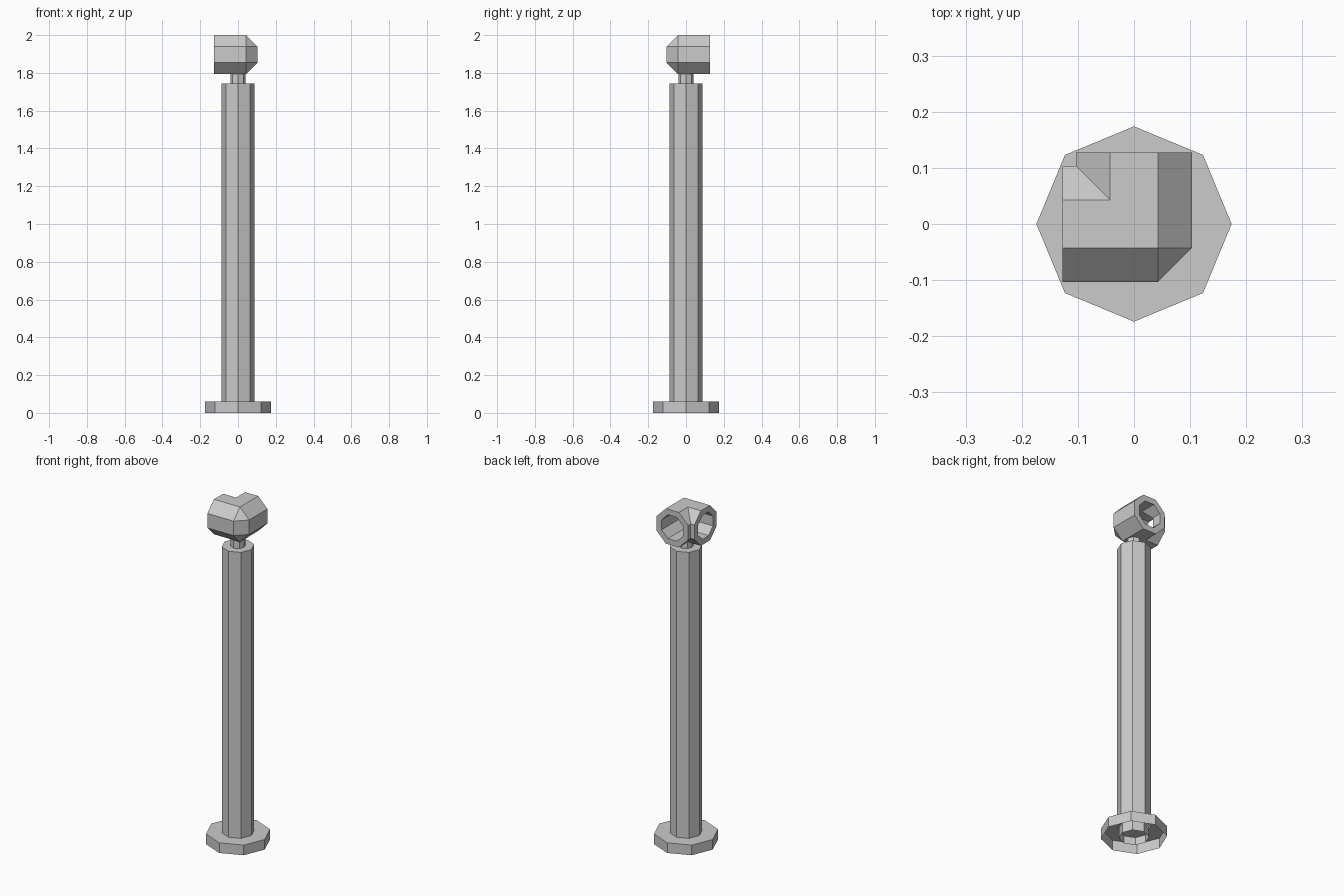
import bpy, bmesh, math

if "Cube" in bpy.data.objects:
    bpy.data.objects.remove(bpy.data.objects["Cube"])

SIDES = 8
T = math.tan(math.radians(22.5))


def finish(bm, name):
    bmesh.ops.remove_doubles(bm, verts=bm.verts, dist=1e-5)
    bmesh.ops.recalc_face_normals(bm, faces=bm.faces)
    mesh = bpy.data.meshes.new(name)
    bm.to_mesh(mesh)
    bm.free()
    obj = bpy.data.objects.new(name, mesh)
    bpy.context.collection.objects.link(obj)
    return obj


def bridge(bm, a, b):
    n = len(a)
    for i in range(n):
        j = (i + 1) % n
        bm.faces.new((a[i], a[j], b[j], b[i]))


def turned(name, profile, cap_start=False, cap_end=False):
    """Eight-sided turned part from (radius, z) points."""
    bm = bmesh.new()
    rings = [[bm.verts.new((r * math.cos(math.tau * i / SIDES),
                            r * math.sin(math.tau * i / SIDES), z))
              for i in range(SIDES)] for r, z in profile]
    for a, b in zip(rings, rings[1:]):
        bridge(bm, a, b)
    if cap_start:
        bm.faces.new(rings[0])
    if cap_end:
        bm.faces.new(rings[-1])
    return finish(bm, name)


# Hollow foot flange, open underneath
turned("base_flange", [(0.087, 0.06), (0.174, 0.06), (0.174, 0)])

# Short socket under the flange, closed by a recessed cap
turned("base_socket", [(0.08, 0.06), (0.08, 0.0)])
turned("socket_cap", [(0.08, 0.045), (0.04, 0.045)], cap_end=True)

# Main post and the narrow neck above it
turned("post", [(0.088, 0.06), (0.088, 1.745), (0.03, 1.745)], cap_end=True)
turned("neck", [(0.04, 1.745), (0.04, 1.825)], cap_end=True)


# Hollow corner fitting: two octagonal arms meeting in a bevelled elbow
def elbow_rings(bm, r, end, zc):
    s = r * T
    section = [(r, s), (s, r), (-s, r), (-r, s),
               (-r, -s), (-s, -r), (s, -r), (r, -s)]
    arm = [[(-end, p, zc + q) for p, q in section],
           [(min(-p, s), p, zc + q) for p, q in section]]
    mirrored = [[(-y, -x, z) for x, y, z in ring] for ring in reversed(arm)]
    return [[bm.verts.new(c) for c in ring] for ring in arm + mirrored]


bm = bmesh.new()
outer = elbow_rings(bm, 0.103, 0.127, 1.897)
inner = elbow_rings(bm, 0.07, 0.127, 1.897)
for rings in (outer, inner):
    for a, b in zip(rings, rings[1:]):
        bridge(bm, a, b)
for k in (0, -1):
    bridge(bm, outer[k], inner[k])
bmesh.ops.dissolve_degenerate(bm, edges=bm.edges, dist=1e-5)
finish(bm, "corner_fitting")
